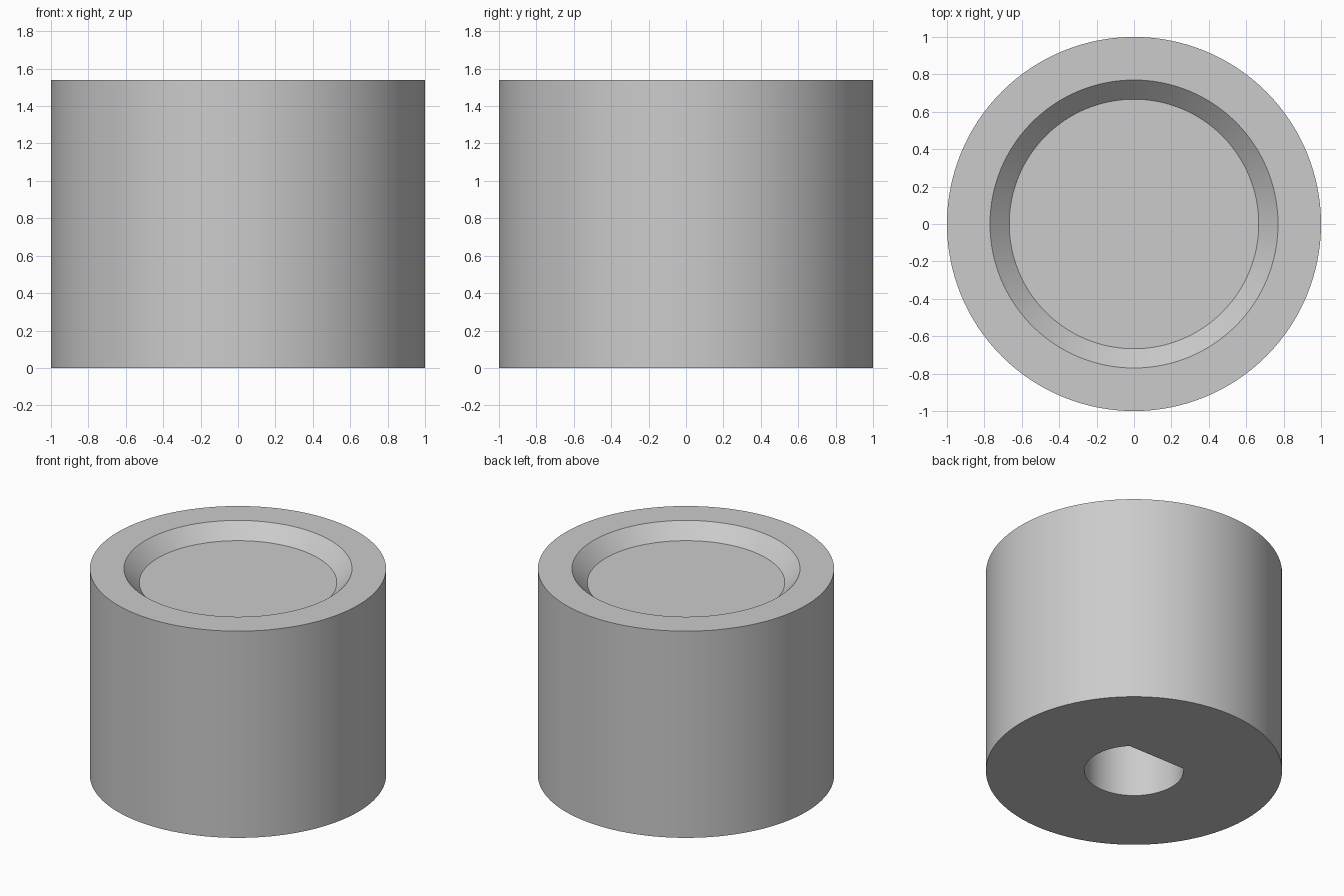
import bpy
import bmesh
from math import cos, sin, pi, radians

cube = bpy.data.objects.get("Cube")
if cube:
    bpy.data.objects.remove(cube, do_unlink=True)

SEGMENTS = 128
HEIGHT = 1.54
RECESS_DEPTH = 0.103
BORE_RADIUS = 0.335
BORE_FLAT = BORE_RADIUS * sin(pi / 4)   # flat side of the D-shaped bore
BORE_DEPTH = 1.03

# One plain grey material
grey = bpy.data.materials.new("grey")
grey.use_nodes = True
colour = (0.6, 0.6, 0.6, 1)
grey.diffuse_color = colour
grey.node_tree.nodes["Principled BSDF"].inputs["Base Color"].default_value = colour

bm = bmesh.new()


def ring(radius, z, flat=2.0):
    """Circle of vertices, cut straight where y exceeds flat."""
    angles = [2 * pi * i / SEGMENTS for i in range(SEGMENTS)]
    return [bm.verts.new((radius * cos(a), min(radius * sin(a), flat), z)) for a in angles]


# Section from the bore's end, out around the body and into the top recess
rings = [
    ring(BORE_RADIUS, BORE_DEPTH, BORE_FLAT),
    ring(BORE_RADIUS, 0, BORE_FLAT),
    ring(1, 0),
    ring(1, HEIGHT),
    ring(0.77, HEIGHT),
    ring(0.667, HEIGHT - RECESS_DEPTH),
]
for a, b in zip(rings, rings[1:]):
    for i in range(SEGMENTS):
        j = (i + 1) % SEGMENTS
        bm.faces.new((a[i], a[j], b[j], b[i]))

# End of the bore and floor of the recess
bm.faces.new(rings[0])
bm.faces.new(rings[-1])
bmesh.ops.recalc_face_normals(bm, faces=bm.faces)

mesh = bpy.data.meshes.new("knob_body")
bm.to_mesh(mesh)
bm.free()
mesh.materials.append(grey)
knob = bpy.data.objects.new("knob_body", mesh)
bpy.context.collection.objects.link(knob)

# Round walls smooth, rims sharp
bpy.ops.object.select_all(action="DESELECT")
knob.select_set(True)
bpy.context.view_layer.objects.active = knob
bpy.ops.object.shade_smooth_by_angle(angle=radians(30))
